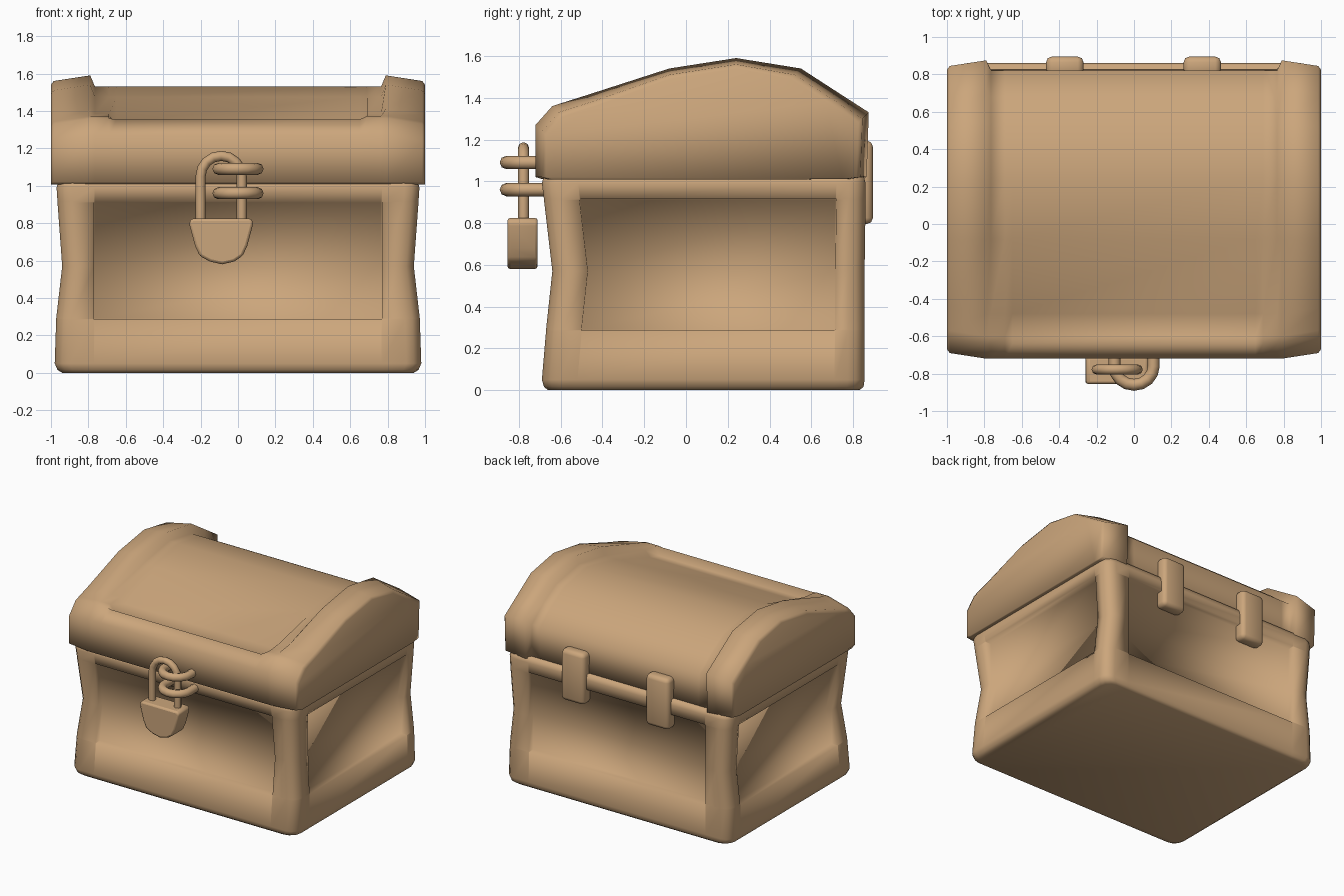
import bpy, bmesh
from math import sin, cos, pi, radians

if "Cube" in bpy.data.objects:
    bpy.data.objects.remove(bpy.data.objects["Cube"])

wood = bpy.data.materials.new("tan_wood")
wood.diffuse_color = (0.60, 0.38, 0.20, 1)
wood.use_nodes = True
wood.node_tree.nodes["Principled BSDF"].inputs["Base Color"].default_value = wood.diffuse_color


def finish(obj, angle=50):
    bpy.ops.object.select_all(action='DESELECT')
    bpy.context.view_layer.objects.active = obj
    obj.select_set(True)
    bpy.ops.object.shade_smooth_by_angle(angle=radians(angle))
    obj.data.materials.clear()
    obj.data.materials.append(wood)
    return obj


def loft(name, rings, angle=50):
    """Skin closed rings of equal length and cap both ends."""
    bm = bmesh.new()
    vs = [[bm.verts.new(p) for p in ring] for ring in rings]
    n = len(vs[0])
    for a, b in zip(vs, vs[1:]):
        for i in range(n):
            j = (i + 1) % n
            bm.faces.new((a[i], a[j], b[j], b[i]))
    bm.faces.new(vs[0])
    bm.faces.new(vs[-1])
    bmesh.ops.remove_doubles(bm, verts=bm.verts, dist=0.0005)
    bmesh.ops.recalc_face_normals(bm, faces=bm.faces)
    me = bpy.data.meshes.new(name)
    bm.to_mesh(me)
    bm.free()
    obj = bpy.data.objects.new(name, me)
    bpy.context.collection.objects.link(obj)
    return finish(obj, angle)


def bevel(obj, width, segments=2):
    m = obj.modifiers.new("bevel", 'BEVEL')
    m.width, m.segments = width, segments
    m.limit_method = 'ANGLE'
    return obj


def tube(name, pts, radius):
    cu = bpy.data.curves.new(name, 'CURVE')
    cu.dimensions = '3D'
    cu.bevel_depth, cu.bevel_resolution, cu.use_fill_caps = radius, 2, True
    sp = cu.splines.new('POLY')
    sp.points.add(len(pts) - 1)
    for p, co in zip(sp.points, pts):
        p.co = (*co, 1)
    obj = bpy.data.objects.new(name, cu)
    bpy.context.collection.objects.link(obj)
    bpy.ops.object.select_all(action='DESELECT')
    bpy.context.view_layer.objects.active = obj
    obj.select_set(True)
    bpy.ops.object.convert(target='MESH')
    return finish(bpy.context.object)


# Chest body: plan rings with rounded corner posts and recessed panels
def plan(z, hx, yf, yb, d, r=0.08):
    def corner(cx, cy, start):
        return [(cx + r * cos(start + k * pi / 6), cy + r * sin(start + k * pi / 6), z)
                for k in range(4)]
    e = 0.004
    s0, s1 = yf + .17, yb - .14
    pts = corner(-hx + r, yf + r, pi)
    pts += [(-.77, yf, z), (-.77 + e, yf + d, z), (.77 - e, yf + d, z), (.77, yf, z)]
    pts += corner(hx - r, yf + r, 1.5 * pi)
    pts += [(hx, s0, z), (hx - d, s0 + e, z), (hx - d, s1 - e, z), (hx, s1, z)]
    pts += corner(hx - r, yb - r, 0)
    pts += [(.77, yb, z), (.77 - e, yb - d, z), (-.77 + e, yb - d, z), (-.77, yb, z)]
    pts += corner(-hx + r, yb - r, pi / 2)
    pts += [(-hx, s1, z), (-hx + d, s1 - e, z), (-hx + d, s0 + e, z), (-hx, s0, z)]
    return pts


D = 0.05
levels = [(0, .94, -.66, .83, 0), (.015, .965, -.68, .85, 0), (.05, .98, -.69, .855, 0),
          (.285, .972, -.67, .855, 0), (.29, .972, -.67, .855, D),
          (.57, .94, -.64, .855, D),
          (.91, .965, -.68, .86, D), (.915, .965, -.68, .86, 0),
          (.99, .97, -.69, .86, 0), (1.03, .96, -.68, .85, 0)]
loft("chest_body", [plan(*l) for l in levels], 180)

# Lid: side profiles lofted along x, raised bands at both ends
band = [(-.68, 1.008), (-.72, 1.02), (-.72, 1.27), (-.64, 1.36), (-.60, 1.373),
        (-.48, 1.411), (-.08, 1.54), (.24, 1.59), (.55, 1.54), (.72, 1.43),
        (.875, 1.33), (.865, 1.02), (.80, 1.01)]
fillet = band[:4] + [(-.60, 1.372), (-.48, 1.385), (-.08, 1.475), (.24, 1.53), (.52, 1.48),
                     (.68, 1.39), (.82, 1.28), (.825, 1.02), (.78, 1.01)]
panel = list(fillet)
panel[3:6] = [(-.64, 1.355), (-.60, 1.305), (-.48, 1.34)]


def shrink(d):
    """Band profile pulled in towards the lid's middle."""
    return [(y + d * (-1 if y > .3 else 1 if y < -.3 else 0), z - d * (z > 1.2))
            for y, z in band]


half = [(1.0, shrink(.05)), (.985, shrink(.03)), (.79, band), (.765, fillet),
        (.69, fillet), (.65, panel)]
stations = [(-x, p) for x, p in half] + [(x, p) for x, p in reversed(half)]
loft("lid", [[(x, y, z) for y, z in p] for x, p in stations], 180)

# Back hinges
for name, cx in (("hinge_left", -.37), ("hinge_right", .365)):
    ring = [(cx - .1, .79), (cx + .1, .79), (cx + .1, .895), (cx - .1, .895)]
    bevel(loft(name, [[(x, y, z) for x, y in ring] for z in (.795, 1.195)], 180), .03)

# Padlock case
case = [(-.262, .80), (-.25, .825), (.07, .825), (.082, .80), (.05, .68), (.025, .625),
        (-.02, .595), (-.085, .58), (-.15, .595), (-.205, .625), (-.23, .68)]
bevel(loft("padlock_case", [[(x, y, z) for x, z in case] for y in (-.855, -.71)]), .015)

# Padlock shackle
arch = [(-.09 + .11 * cos(a), -.778, 1.05 + .11 * sin(a))
        for a in [pi - k * pi / 8 for k in range(9)]]
tube("padlock_shackle", [(-.2, -.778, .78)] + arch + [(.02, -.778, .78)], .027)

# Two staples holding the shackle
for name, z in (("lid_staple", 1.09), ("body_staple", .96)):
    bow = [(.105 * cos(a), -.76 - .1 * sin(a), z)
           for a in [pi - k * pi / 8 for k in range(9)]]
    tube(name, [(-.105, -.64, z)] + bow + [(.105, -.64, z)], .032)
